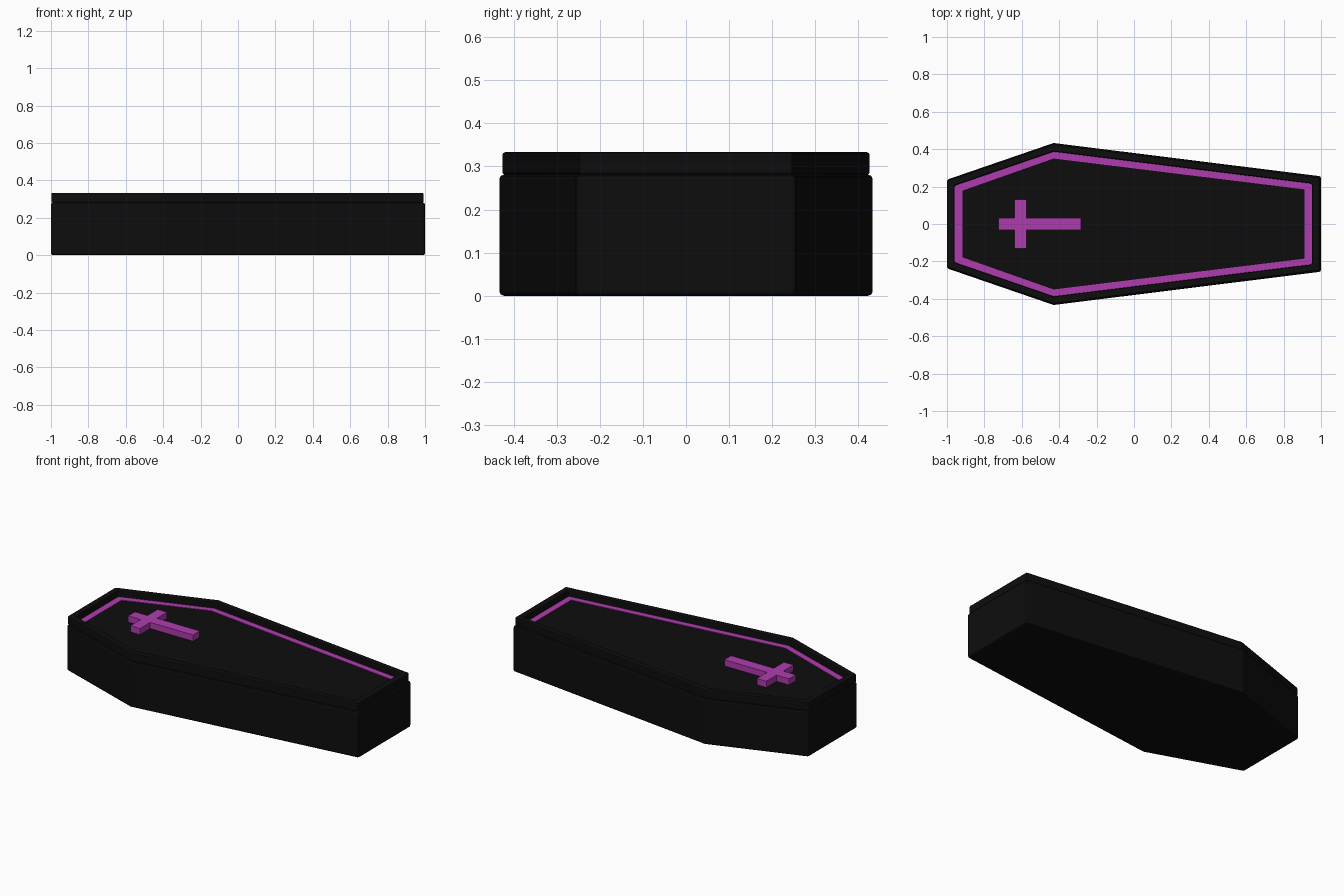
import bpy, bmesh

if "Cube" in bpy.data.objects:
    bpy.data.objects.remove(bpy.data.objects["Cube"])


def material(name, color):
    m = bpy.data.materials.new(name)
    m.diffuse_color = color
    m.use_nodes = True
    m.node_tree.nodes["Principled BSDF"].inputs["Base Color"].default_value = m.diffuse_color
    return m


black = material("black_lacquer", (0.004, 0.004, 0.004, 1))
purple = material("purple_trim", (0.43, 0.045, 0.43, 1))


def mirrored(half):
    """Close a half outline (y > 0) by mirroring it across the x axis."""
    return half + [(x, -y) for x, y in reversed(half)]


def stack(name, loops, mat, closed=False, bevel=0.0):
    """Skin a series of (outline, z) loops; cap the ends or join them in a ring."""
    bm = bmesh.new()
    rings = [[bm.verts.new((x, y, z)) for x, y in pts] for pts, z in loops]
    pairs = list(zip(rings, rings[1:]))
    if closed:
        pairs.append((rings[-1], rings[0]))
    else:
        bm.faces.new(rings[0])
        bm.faces.new(rings[-1])
    for a, b in pairs:
        n = len(a)
        for i in range(n):
            j = (i + 1) % n
            bm.faces.new((a[i], a[j], b[j], b[i]))
    bmesh.ops.recalc_face_normals(bm, faces=bm.faces)
    me = bpy.data.meshes.new(name)
    bm.to_mesh(me)
    bm.free()
    ob = bpy.data.objects.new(name, me)
    bpy.context.collection.objects.link(ob)
    me.materials.append(mat)
    if bevel:
        mod = ob.modifiers.new("soft_edges", "BEVEL")
        mod.width = bevel
        mod.segments = 2
        mod.limit_method = "ANGLE"
        mod.angle_limit = 0.6
    return ob


# Six-sided outlines, from the outside inwards
box_outline = mirrored([(-1.0, 0.237), (-0.43, 0.433), (1.0, 0.255)])
lid_outline = mirrored([(-0.998, 0.232), (-0.43, 0.426), (0.992, 0.248)])
rim_inner = mirrored([(-0.96, 0.206), (-0.43, 0.388), (0.952, 0.217)])
trim_inner = mirrored([(-0.918, 0.178), (-0.43, 0.35), (0.912, 0.185)])

# Box body
stack("box", [(box_outline, 0.0), (box_outline, 0.281)], black, bevel=0.01)

# Lid with raised rim and sunken panel
stack("lid", [(lid_outline, 0.281), (lid_outline, 0.333),
              (rim_inner, 0.333), (rim_inner, 0.293)], black, bevel=0.006)

# Purple trim lying on the panel along the rim
stack("trim", [(rim_inner, 0.290), (rim_inner, 0.296),
               (trim_inner, 0.296), (trim_inner, 0.290)], purple, closed=True)

# Raised cross on the panel
cross = mirrored([(-0.725, 0.033), (-0.64, 0.033), (-0.64, 0.132),
                  (-0.575, 0.132), (-0.575, 0.033), (-0.284, 0.033)])
stack("cross", [(cross, 0.290), (cross, 0.331)], purple)
